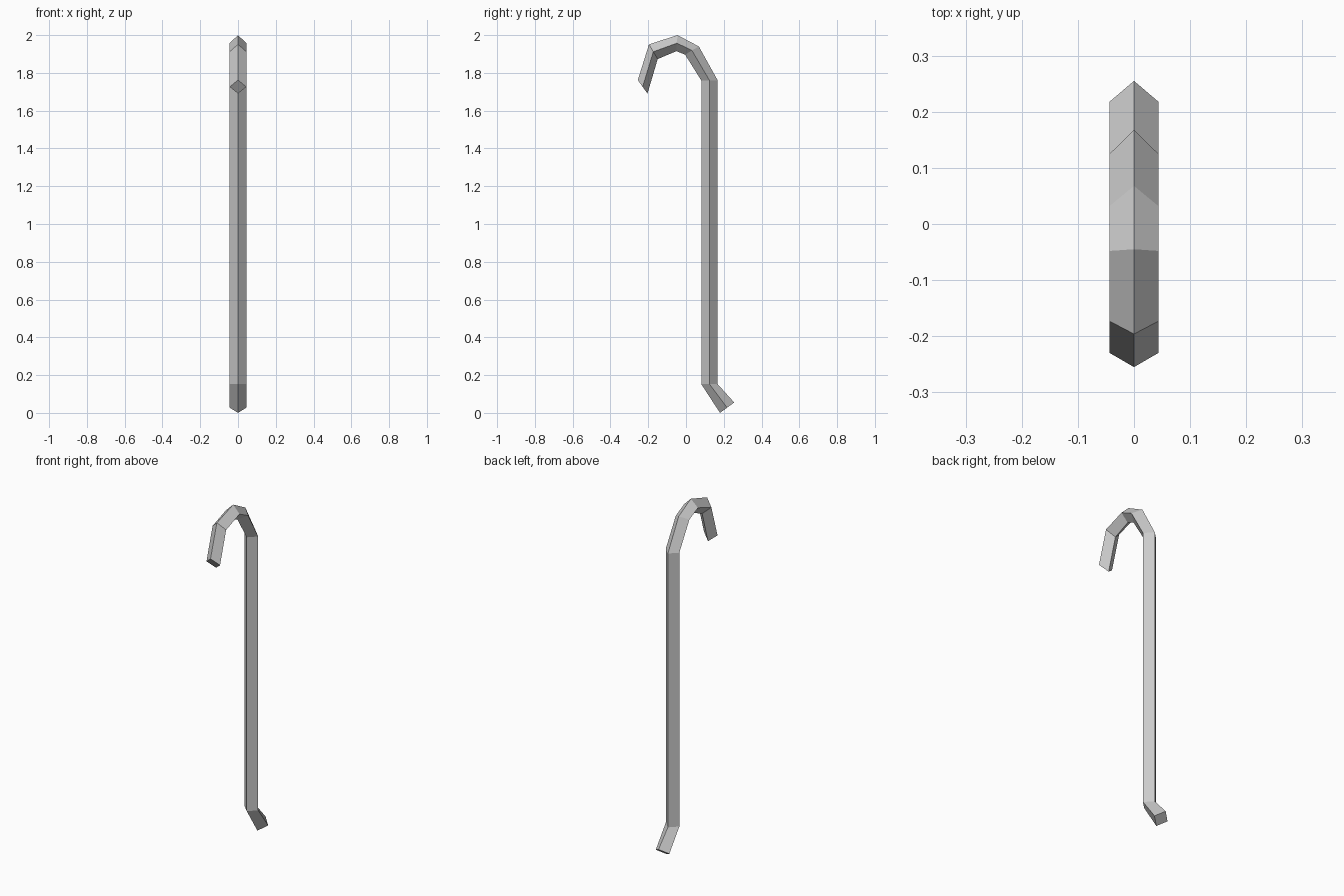
import bpy, bmesh
from mathutils import Vector

if "Cube" in bpy.data.objects:
    bpy.data.objects.remove(bpy.data.objects["Cube"])

HALF_WIDTH = 0.044

# Stations along the bar: outer (y, z) and inner (y, z) ridge points
stations = [
    ((0.255, 0.055), (0.180, 0.000)),    # foot tip
    ((0.168, 0.152), (0.081, 0.152)),    # foot bend
    ((0.168, 1.760), (0.081, 1.760)),    # top of shaft
    ((0.068, 1.940), (-0.005, 1.897)),   # hook rise
    ((-0.045, 2.000), (-0.051, 1.915)),  # hook crown
    ((-0.196, 1.951), (-0.150, 1.873)),  # hook fall
    ((-0.255, 1.762), (-0.204, 1.690)),  # hook tip
]

bm = bmesh.new()

# Diamond cross-section at each station
rings = []
for outer, inner in stations:
    o, i = Vector((0, *outer)), Vector((0, *inner))
    mid = (o + i) / 2
    side = Vector((HALF_WIDTH, 0, 0))
    rings.append([bm.verts.new(p) for p in (o, mid + side, i, mid - side)])

# Bar sides
for a, b in zip(rings, rings[1:]):
    for k in range(4):
        n = (k + 1) % 4
        bm.faces.new((a[k], a[n], b[n], b[k]))

# End caps
bm.faces.new(rings[0])
bm.faces.new(rings[-1])
bmesh.ops.recalc_face_normals(bm, faces=bm.faces)

mesh = bpy.data.meshes.new("hooked_bar")
bm.to_mesh(mesh)
bm.free()
bpy.context.collection.objects.link(bpy.data.objects.new("hooked_bar", mesh))
